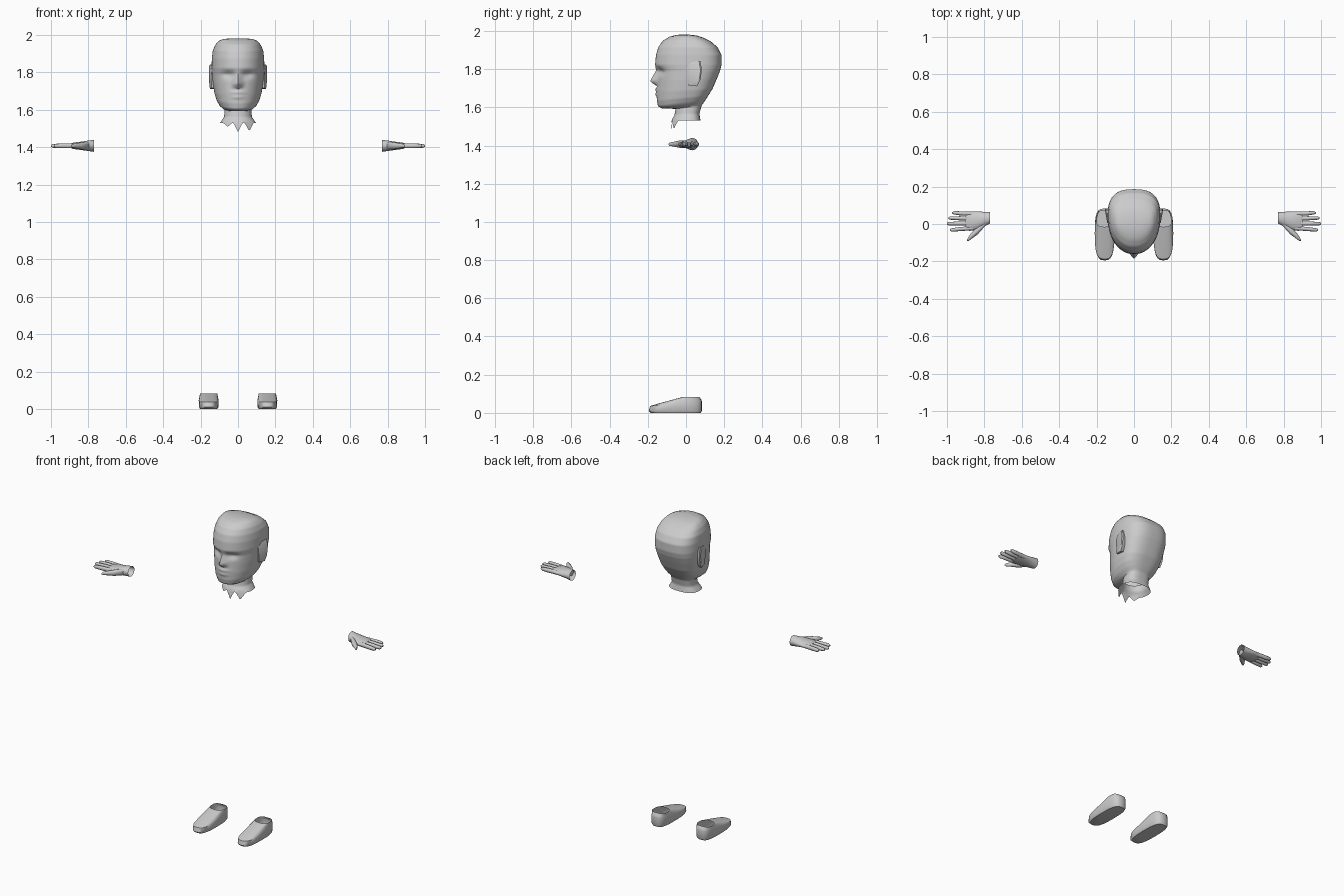
import bpy, bmesh, math
from mathutils import Vector

cube = bpy.data.objects.get("Cube")
if cube:
    bpy.data.objects.remove(cube)

grey = bpy.data.materials.new("plain grey")
grey.use_nodes = True
grey.diffuse_color = (0.6, 0.6, 0.6, 1)
grey.node_tree.nodes["Principled BSDF"].inputs["Base Color"].default_value = (0.6, 0.6, 0.6, 1)


def power(v, p):
    return math.copysign(abs(v) ** (2 / p), v)


def oval(ring, count, front_p, back_p):
    """Closed outline; ring = z front, z back, y front, y back, half width, y of widest point."""
    zf, zb, yf, yb, w, cy = ring
    points = []
    for i in range(count):
        a = 2 * math.pi * i / count
        s = math.sin(a)
        p = back_p if s > 0 else front_p
        y = cy + (yb - cy if s > 0 else cy - yf) * power(s, p)
        t = (y - yf) / (yb - yf)
        points.append(Vector((w * power(math.cos(a), p), y, zf + (zb - zf) * t)))
    return points


def loft(name, rings, cap_start=False, cap_end=False, angle=50):
    bm = bmesh.new()
    rows = [[bm.verts.new(p) for p in ring] for ring in rings]
    n = len(rows[0])
    for a, b in zip(rows, rows[1:]):
        for i in range(n):
            j = (i + 1) % n
            bm.faces.new((a[i], a[j], b[j], b[i]))
    if cap_start:
        bm.faces.new(rows[0][::-1])
    if cap_end:
        bm.faces.new(rows[-1])
    bmesh.ops.recalc_face_normals(bm, faces=bm.faces)
    mesh = bpy.data.meshes.new(name)
    bm.to_mesh(mesh)
    bm.free()
    obj = bpy.data.objects.new(name, mesh)
    bpy.context.collection.objects.link(obj)
    mesh.materials.append(grey)
    bpy.ops.object.select_all(action="DESELECT")
    obj.select_set(True)
    bpy.context.view_layer.objects.active = obj
    bpy.ops.object.shade_smooth_by_angle(angle=math.radians(angle))
    return obj


def bump(u, v):
    return math.exp(-u * u - v * v)


def ramp(v, stops):
    """Piecewise linear lookup, zero outside the stops."""
    for (a, fa), (b, fb) in zip(stops, stops[1:]):
        if a <= v <= b:
            return fa + (fb - fa) * (v - a) / (b - a)
    return 0


def face_relief(x, z):
    """How far the face moves back (+y) for sockets, forward for nose and lips."""
    half = 0.018 + 0.016 * min(1, max(0, (1.8 - z) / 0.06))
    nose = ramp(z, [(1.712, 0), (1.722, 0.02), (1.738, 0.038), (1.795, 0.006), (1.82, 0)])
    d = -nose * max(0, 1 - abs(x) / half)
    d += 0.016 * bump((abs(x) - 0.052) / 0.03, (z - 1.787) / 0.02)
    d -= 0.009 * bump(x / 0.035, (z - 1.692) / 0.009)
    d -= 0.008 * bump(x / 0.03, (z - 1.668) / 0.009)
    return d


# Head and neck
head_rings = [
    (1.53, 1.53, -0.078, 0.076, 0.096, 0.0),
    (1.56, 1.565, -0.06, 0.07, 0.074, 0.01),
    (1.592, 1.61, -0.055, 0.082, 0.072, 0.02),
    (1.594, 1.615, -0.125, 0.086, 0.08, 0.0),
    (1.605, 1.635, -0.146, 0.1, 0.098, 0.0),
    (1.635, 1.66, -0.153, 0.116, 0.114, 0.01),
    (1.68, 1.695, -0.153, 0.138, 0.126, 0.02),
    (1.74, 1.75, -0.15, 0.162, 0.135, 0.03),
    (1.79, 1.79, -0.15, 0.178, 0.139, 0.04),
    (1.822, 1.822, -0.162, 0.186, 0.141, 0.04),
    (1.875, 1.875, -0.157, 0.186, 0.14, 0.04),
    (1.915, 1.915, -0.145, 0.165, 0.135, 0.04),
    (1.948, 1.945, -0.122, 0.13, 0.122, 0.03),
    (1.97, 1.965, -0.085, 0.09, 0.104, 0.02),
    (1.979, 1.976, -0.05, 0.055, 0.082, 0.0),
    (1.982, 1.98, -0.015, 0.02, 0.04, 0.0),
]
rows = []
for lower, upper in zip(head_rings, head_rings[1:]):
    steps = max(1, math.ceil((upper[0] - lower[0]) / 0.008))
    for k in range(steps):
        mix = [a + (b - a) * k / steps for a, b in zip(lower, upper)]
        rows.append(oval(mix, 72, 2.1, 2.7))
rows.append(oval(head_rings[-1], 72, 2.1, 2.7))
for row in rows:
    for p in row:
        if p.y < -0.05 and p.z > 1.62:
            p.y += face_relief(p.x, p.z)
# Ragged front edge of the neck
for p in rows[0]:
    if p.y < -0.02:
        for spike_x, depth in ((0, 0.05), (0.06, 0.045), (-0.055, 0.022)):
            p.z -= depth * max(0, 1 - abs(p.x - spike_x) / 0.024)
loft("head", rows, cap_end=True)


def mirrored(build, label):
    for side, word in ((1, "left"), (-1, "right")):
        build(side, f"{word}_{label}")


# Ears
def ear(side, name):
    outline = [(0.004, 1.81), (0.03, 1.838), (0.075, 1.842), (0.083, 1.8),
               (0.076, 1.745), (0.058, 1.71), (0.012, 1.715)]
    def layer(base, flare, scale):
        return [Vector((side * (base + flare * y), 0.04 + (y - 0.04) * scale,
                        1.775 + (z - 1.775) * scale)) for y, z in outline]
    loft(name, [layer(0.115, 0, 0.95), layer(0.139, 0.15, 1), layer(0.143, 0.15, 0.85)],
         cap_end=True, angle=35)


mirrored(ear, "ear")


# Feet, open at the ankle
def foot(side, name):
    rings = [
        (0, 0, -0.185, 0.078, 0.046, -0.05),
        (0.01, 0.01, -0.195, 0.083, 0.052, -0.05),
        (0.036, 0.06, -0.188, 0.083, 0.053, -0.05),
        (0.046, 0.068, -0.155, 0.081, 0.051, -0.03),
        (0.084, 0.084, -0.015, 0.07, 0.046, 0.03),
    ]
    shape = [[Vector((side * (0.157 + p.x), p.y, p.z)) for p in oval(r, 24, 2.9, 3.2)] for r in rings]
    loft(name, shape, cap_start=True)


mirrored(foot, "foot")


# Hands, open at the wrist
def tube(name, side, sections, count, capped_start):
    """Sections = x, y, half depth, half height around the hand's height."""
    rings = []
    for x, y, ry, rz in sections:
        ring = []
        for i in range(count):
            a = 2 * math.pi * i / count
            ring.append(Vector((side * x, y + ry * math.cos(a), 1.407 + rz * math.sin(a))))
        rings.append(ring)
    loft(name, rings, cap_start=capped_start, cap_end=True)


def hand(side, name):
    tube(name + "_palm", side, [
        (0.77, 0.033, 0.031, 0.032), (0.8, 0.026, 0.039, 0.028), (0.84, 0.018, 0.049, 0.022),
        (0.88, 0.015, 0.052, 0.017), (0.9, 0.016, 0.047, 0.01)], 20, False)
    fingers = {"little": (0.054, 0.06, 0.972), "ring": (0.029, 0.032, 0.993),
               "middle": (0.003, 0.002, 1.0), "index": (-0.022, -0.032, 0.985)}
    for finger, (root, end, tip) in fingers.items():
        tube(f"{name}_{finger}_finger", side, [
            (0.86, root, 0.011, 0.013), (0.93, (root + end) / 2, 0.011, 0.013),
            (tip - 0.01, end, 0.009, 0.011), (tip, end, 0.004, 0.005)], 10, True)
    tube(name + "_thumb", side, [
        (0.795, 0.008, 0.018, 0.02), (0.835, -0.033, 0.022, 0.019), (0.868, -0.062, 0.017, 0.013),
        (0.885, -0.08, 0.011, 0.01), (0.892, -0.088, 0.004, 0.004)], 12, True)


mirrored(hand, "hand")
